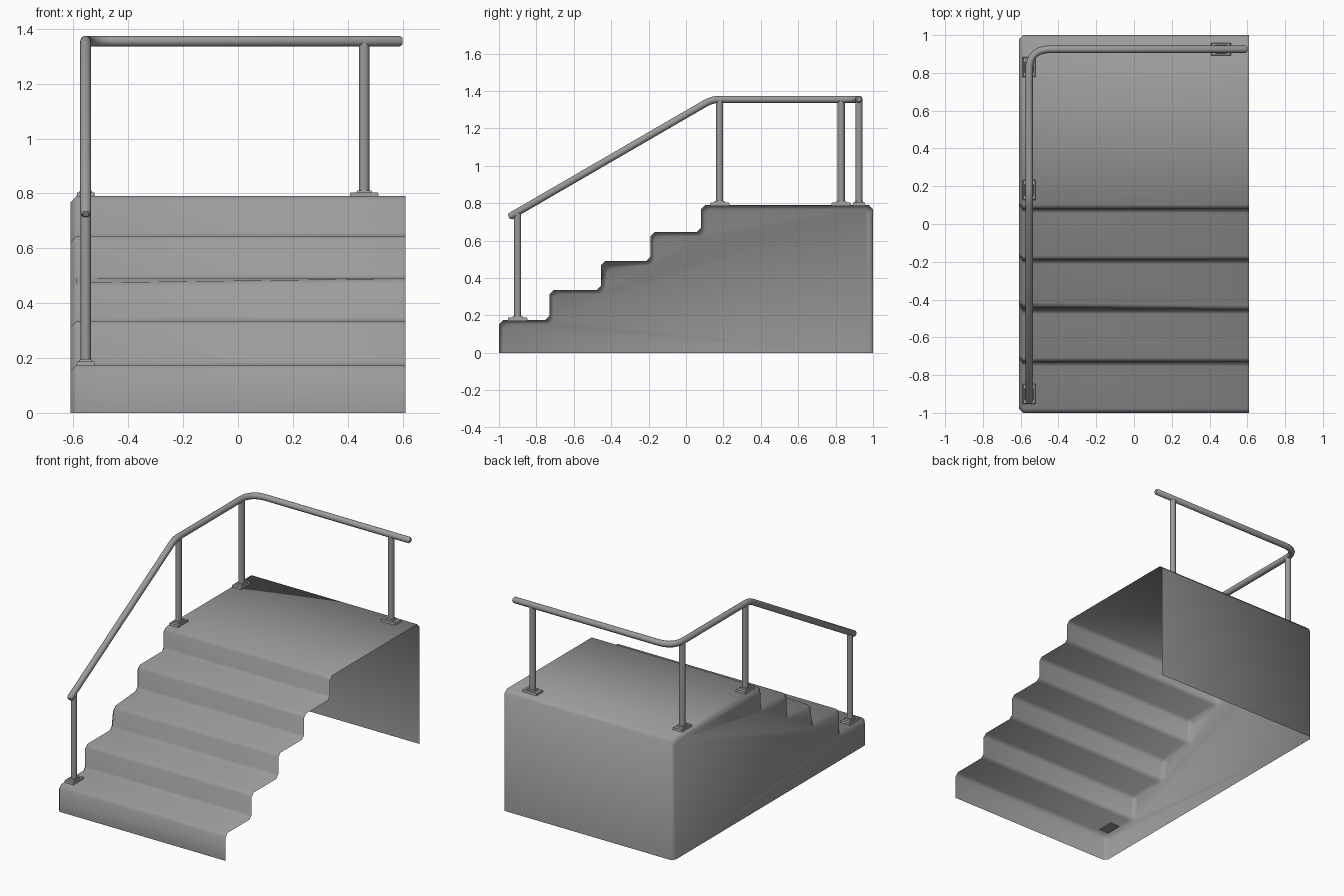
import bpy, bmesh
from math import radians
from mathutils import Vector

cube = bpy.data.objects.get("Cube")
if cube:
    bpy.data.objects.remove(cube, do_unlink=True)

# One flat grey for everything
grey = bpy.data.materials.new("grey")
grey.use_nodes = True
colour = (0.33, 0.33, 0.33, 1)
grey.diffuse_color = colour
grey.node_tree.nodes["Principled BSDF"].inputs["Base Color"].default_value = colour


def add_object(name, bm, angle=60):
    mesh = bpy.data.meshes.new(name)
    bm.to_mesh(mesh)
    bm.free()
    mesh.materials.append(grey)
    obj = bpy.data.objects.new(name, mesh)
    bpy.context.collection.objects.link(obj)
    bpy.ops.object.select_all(action="DESELECT")
    obj.select_set(True)
    bpy.context.view_layer.objects.active = obj
    bpy.ops.object.shade_smooth_by_angle(angle=radians(angle))
    return obj


# Stairs: thin shell, open underneath and on the +x side
RISERS = [-1.0, -0.73, -0.455, -0.19, 0.08]
TREADS = [0.175, 0.335, 0.49, 0.645, 0.79]
HALF, EDGE = 0.61, 0.022


def stair_profile(inset):
    """Chamfered (y, z) outline, pulled inward by inset."""
    corners = [(RISERS[0] + inset, 0)]
    for i, (y, z) in enumerate(zip(RISERS, TREADS)):
        corners.append((y + inset, z - inset))
        next_y = RISERS[i + 1] + inset if i < 4 else 1 - inset
        corners.append((next_y, z - inset))
    corners.append((1 - inset, 0))
    corners = [Vector(c) for c in corners]
    out = [corners[0]]
    for a, b, c in zip(corners, corners[1:], corners[2:]):
        out += [b + (a - b).normalized() * EDGE, b + (c - b).normalized() * EDGE]
    return out + [corners[-1]]


bm = bmesh.new()
sections = []
for x, inset in ((HALF, 0), (EDGE - HALF, 0), (-HALF, EDGE)):
    sections.append([bm.verts.new((x, p.x, p.y)) for p in stair_profile(inset)])

# The middle nosing sags a little at the walled end
for section in sections[1:]:
    for v in section[9:11]:
        v.co += Vector((0, 0.015, -0.016))

for near, far in zip(sections, sections[1:]):
    for i in range(len(near) - 1):
        bm.faces.new((near[i], near[i + 1], far[i + 1], far[i]))
bm.faces.new(sections[2])
# Landing is split corner to corner
bmesh.ops.connect_verts(bm, verts=[sections[0][-5], sections[1][-4]])
bmesh.ops.recalc_face_normals(bm, faces=bm.faces)
landing = max(bm.faces, key=lambda f: f.calc_center_median().z)
if landing.normal.z < 0:
    bmesh.ops.reverse_faces(bm, faces=bm.faces)
add_object("stairs", bm)

# Handrail: round tube along a path with rounded bends
RAIL_X, RAIL_Y, RAIL_Z, RADIUS = -0.555, 0.925, 1.355, 0.02


def fillet(a, b, c, size, steps=8):
    start, end = b + (a - b).normalized() * size, b + (c - b).normalized() * size
    ts = [i / steps for i in range(steps + 1)]
    return [start * (1 - t) ** 2 + b * 2 * t * (1 - t) + end * t * t for t in ts]


foot = Vector((RAIL_X, -0.947, 0.725))
bend = Vector((RAIL_X, 0.14, RAIL_Z))
turn = Vector((RAIL_X, RAIL_Y, RAIL_Z))
tip = Vector((0.6, RAIL_Y, RAIL_Z))


def round_end(end, inner):
    return [(end, 0.6), (end.lerp(inner, 0.008), 1)]


path = round_end(foot, bend)
path += [(p, 1) for p in fillet(foot, bend, turn, 0.04, 4)]
path += [(p, 1) for p in fillet(bend, turn, tip, 0.11)]
path += round_end(tip, turn)[::-1]

curve = bpy.data.curves.new("handrail", "CURVE")
curve.dimensions = "3D"
curve.bevel_depth = RADIUS
curve.bevel_resolution = 3
curve.use_fill_caps = True
spline = curve.splines.new("POLY")
spline.points.add(len(path) - 1)
for point, (co, radius) in zip(spline.points, path):
    point.co = (*co, 1)
    point.radius = radius
helper = bpy.data.objects.new("handrail_path", curve)
bpy.context.collection.objects.link(helper)
bpy.context.view_layer.update()
bm = bmesh.new()
bm.from_mesh(helper.evaluated_get(bpy.context.evaluated_depsgraph_get()).to_mesh())
bpy.data.objects.remove(helper, do_unlink=True)
add_object("handrail", bm, 50)


# Posts with bolted base plates
def add_block(bm, centre, size, taper):
    made = bmesh.ops.create_cube(bm, size=1)["verts"]
    for v in made:
        shrink = taper if v.co.z > 0 else 0
        for axis in range(2):
            v.co[axis] *= size[axis] - 2 * shrink
        v.co.z *= size[2]
        v.co += Vector(centre)


POSTS = {
    "front_post": (RAIL_X, -0.9, TREADS[0], 0.752, False),
    "middle_post": (RAIL_X, 0.18, TREADS[4], RAIL_Z, False),
    "corner_post": (RAIL_X, 0.83, TREADS[4], RAIL_Z, False),
    "end_post": (0.46, RAIL_Y, TREADS[4], RAIL_Z, True),
}
for name, (x, y, base, top, along_x) in POSTS.items():
    bm = bmesh.new()
    rod = bmesh.ops.create_cone(bm, segments=16, cap_ends=True, radius1=0.019,
                                radius2=0.019, depth=top - base)["verts"]
    bmesh.ops.translate(bm, verts=rod, vec=(x, y, (top + base) / 2))
    add_object(name, bm, 40)

    bm = bmesh.new()
    plate, collar = (0.07, 0.108, 0.018), (0.05, 0.06, 0.012)
    if along_x:
        plate, collar = (plate[1], plate[0], plate[2]), (collar[1], collar[0], collar[2])
    add_block(bm, (x, y, base + 0.004), plate, 0.004)
    add_block(bm, (x, y, base + 0.015), collar, 0.004)
    add_object(name + "_base", bm, 20)
